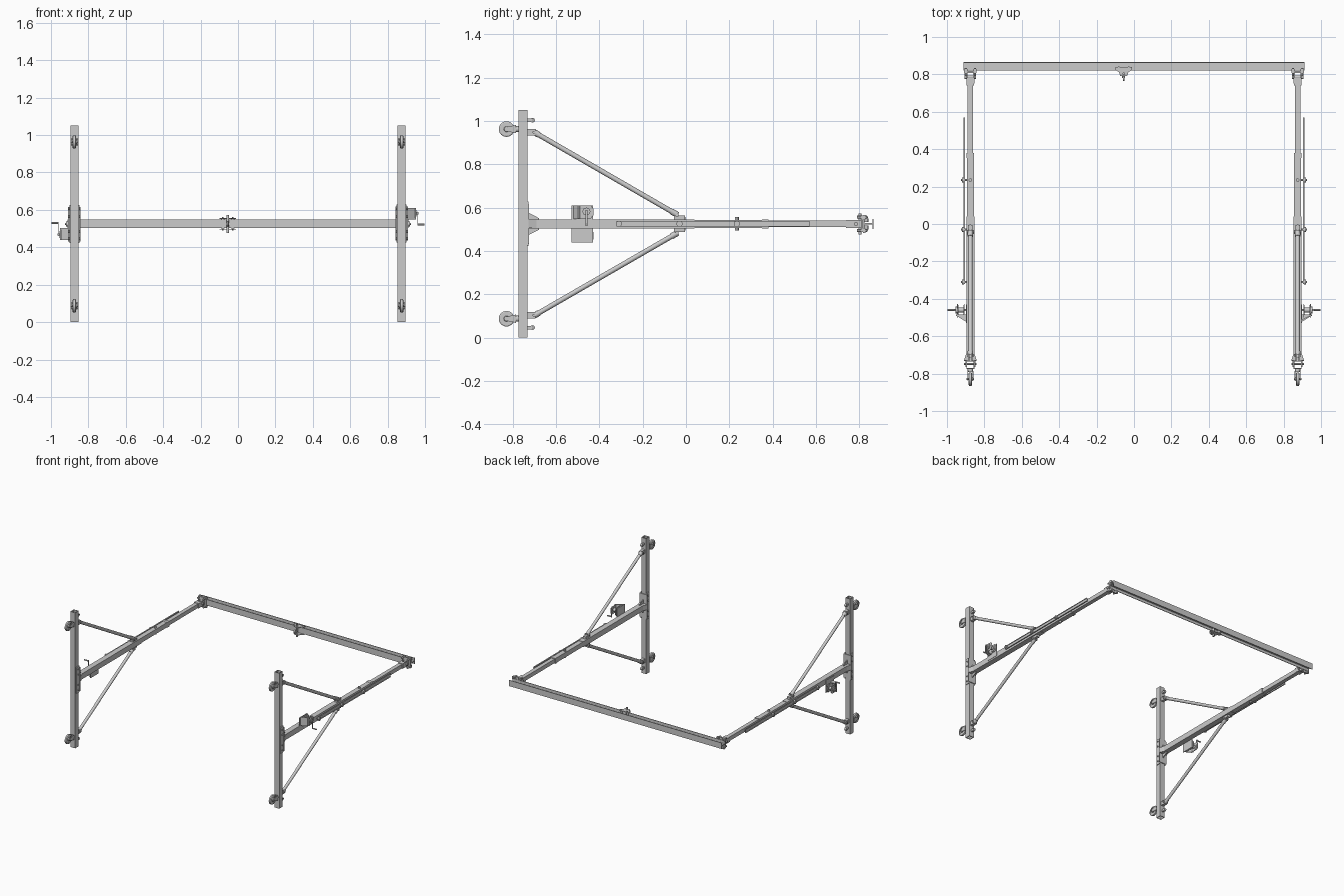
import bpy, bmesh
from math import pi, cos, sin
from mathutils import Vector, Matrix

if "Cube" in bpy.data.objects:
    bpy.data.objects.remove(bpy.data.objects["Cube"])

ZC, X = 0.525, 0.875      # mast height, side frame position


def make(name, bm):
    bmesh.ops.recalc_face_normals(bm, faces=bm.faces)
    me = bpy.data.meshes.new(name)
    bm.to_mesh(me)
    bm.free()
    ob = bpy.data.objects.new(name, me)
    bpy.context.collection.objects.link(ob)
    return ob


def prism(name, axis, pts, a, b):
    """Extrude a 2D outline (remaining axes in xyz order) along an axis."""
    def put(p, t):
        v = list(p)
        v.insert("xyz".index(axis), t)
        return v
    bm = bmesh.new()
    lo = [bm.verts.new(put(p, a)) for p in pts]
    hi = [bm.verts.new(put(p, b)) for p in pts]
    n = len(pts)
    bm.faces.new(lo)
    bm.faces.new(hi[::-1])
    for i in range(n):
        bm.faces.new((lo[i], lo[(i + 1) % n], hi[(i + 1) % n], hi[i]))
    return make(name, bm)


def box(name, x0, x1, y0, y1, z0, z1):
    return prism(name, "x", [(y0, z0), (y1, z0), (y1, z1), (y0, z1)], x0, x1)


def square_tube(name, axis, c, h, a, b, t=0.004):
    """Hollow square tube with open ends."""
    bm = bmesh.new()
    rings = []
    for pos, r in ((a, h), (b, h), (b, h - t), (a, h - t)):
        ring = []
        for u, v in ((-r, -r), (r, -r), (r, r), (-r, r)):
            p = [c[0] + u, c[1] + v]
            p.insert("xyz".index(axis), pos)
            ring.append(bm.verts.new(p))
        rings.append(ring)
    for k in range(4):
        p, q = rings[k], rings[(k + 1) % 4]
        for i in range(4):
            bm.faces.new((p[i], p[(i + 1) % 4], q[(i + 1) % 4], q[i]))
    return make(name, bm)


def rod(name, p0, p1, r, seg=16):
    p0, p1 = Vector(p0), Vector(p1)
    d = p1 - p0
    m = Matrix.Translation((p0 + p1) / 2) @ d.to_track_quat('Z', 'Y').to_matrix().to_4x4()
    bm = bmesh.new()
    bmesh.ops.create_cone(bm, cap_ends=True, segments=seg, radius1=r, radius2=r,
                          depth=d.length, matrix=m)
    return make(name, bm)


def lathe_x(name, c, profile, seg=24):
    """Revolve a closed (x offset, radius) profile about the x axis."""
    bm = bmesh.new()
    rings = [[bm.verts.new((c[0] + x, c[1] + r * cos(2 * pi * i / seg), c[2] + r * sin(2 * pi * i / seg)))
              for x, r in profile] for i in range(seg)]
    n = len(profile)
    for i in range(seg):
        p, q = rings[i], rings[(i + 1) % seg]
        for k in range(n):
            bm.faces.new((p[k], p[(k + 1) % n], q[(k + 1) % n], q[k]))
    return make(name, bm)


# ---- right-hand side frame ----
square_tube("base_bar", "z", (X, -0.753), 0.021, 0, 1.05)
square_tube("lower_mast", "y", (X, ZC), 0.021, -0.732, 0.04)
square_tube("middle_mast", "y", (X, ZC), 0.0185, -0.3, 0.38)
square_tube("mast_collar", "y", (X, ZC), 0.0205, 0.352, 0.38)
square_tube("upper_mast", "y", (X, ZC), 0.0155, 0.0, 0.78)

# mast foot bracket: cheek plates, seat plate, gussets, bolts
for s in (-1, 1):
    x = X + s * 0.024
    box("foot_cheek", x - 0.003, x + 0.003, -0.765, -0.728, 0.425, 0.628)
    prism("foot_gusset", "x", [(-0.729, ZC + s * 0.021), (-0.68, ZC + s * 0.021),
                               (-0.68, ZC + s * 0.027), (-0.729, ZC + s * 0.052)], X - 0.003, X + 0.003)
    prism("foot_side_gusset", "z", [(X + s * 0.021, -0.728), (X + s * 0.034, -0.728),
                                    (X + s * 0.021, -0.69)], ZC - 0.02, ZC + 0.02)
box("foot_seat", X - 0.033, X + 0.033, -0.732, -0.726, 0.435, 0.618)
for z in (0.445, 0.485, 0.565, 0.605):
    rod("foot_bolt", (X - 0.033, -0.748, z), (X + 0.033, -0.748, z), 0.006, 6)

for s in (-1, 1):
    def Z(d):
        return ZC + s * d
    # diagonal brace with hinged ends
    a, b = Vector((X, -0.695, Z(0.42))), Vector((X, -0.045, Z(0.045)))
    rod("brace", a, b, 0.0115)
    d = (b - a).normalized()
    rod("brace_end", a - d * 0.012, a + d * 0.018, 0.014)
    rod("brace_end", b - d * 0.025, b + d * 0.008, 0.014)
    box("brace_lug", X - 0.012, X + 0.012, -0.734, -0.695, *sorted((Z(0.408), Z(0.438))))
    rod("brace_pin", (X - 0.019, -0.702, Z(0.423)), (X + 0.019, -0.702, Z(0.423)), 0.007, 12)
    box("brace_mast_lug", X - 0.012, X + 0.012, -0.055, -0.005, *sorted((Z(0.018), Z(0.038))))
    rod("brace_mast_pin", (X - 0.019, -0.042, Z(0.04)), (X + 0.019, -0.042, Z(0.04)), 0.008, 12)
    # small eye near the bar end
    box("end_eye_tab", X - 0.006, X + 0.006, -0.734, -0.71, *sorted((Z(0.471), Z(0.487))))
    lathe_x("end_eye", (X, -0.709, Z(0.479)), [(-0.007, 0.005), (0.007, 0.005), (0.007, 0.011), (-0.007, 0.011)], 16)
    # caster
    cz, cy = Z(0.438), -0.829
    lathe_x("caster_tyre", (X, cy, cz), [(-0.009, 0.025), (0.009, 0.025), (0.009, 0.031), (0.006, 0.036),
                                         (-0.006, 0.036), (-0.009, 0.031)])
    lathe_x("caster_hub", (X, cy, cz), [(-0.011, 0.003), (0.011, 0.003), (0.011, 0.011), (0.004, 0.013),
                                        (0.004, 0.026), (-0.004, 0.026), (-0.004, 0.013), (-0.011, 0.011)])
    rod("caster_axle", (X - 0.02, cy, cz), (X + 0.02, cy, cz), 0.005, 12)
    for t in (-1, 1):
        x = X + t * 0.0145
        prism("caster_fork", "x", [(-0.785, cz - 0.019), (-0.785, cz + 0.019), (-0.832, cz + 0.009),
                                   (-0.838, cz), (-0.832, cz - 0.009)], x - 0.002, x + 0.002)
    box("caster_crown", X - 0.0165, X + 0.0165, -0.790, -0.785, cz - 0.019, cz + 0.019)
    rod("caster_swivel", (X, -0.787, cz), (X, -0.772, cz), 0.014)
    # locking knobs on the mast joints
    for y in (-0.012, 0.235):
        rod("joint_knob", (X, y, Z(0.018)), (X, y, Z(0.031)), 0.009, 12)

# outer lift rail on the mast
box("lift_rail_web", 0.904, 0.908, -0.32, 0.57, ZC - 0.012, ZC + 0.012)
for s in (-1, 1):
    z = ZC + s * 0.011
    box("lift_rail_lip", 0.904, 0.912, -0.32, 0.57, z - 0.002, z + 0.002)
for y in (-0.31, -0.03, 0.235):
    rod("rail_pin", (0.89, y, ZC), (0.924, y, ZC), 0.006, 12)
    rod("rail_roller", (0.91, y, ZC), (0.919, y, ZC), 0.014)

# hand winch
prism("winch_bracket", "z", [(0.896, -0.515), (0.902, -0.515), (0.952, -0.49), (0.952, -0.484), (0.896, -0.484)],
      0.548, 0.554)
prism("winch_backplate", "z", [(0.896, -0.52), (0.902, -0.52), (0.952, -0.489), (0.952, -0.483), (0.896, -0.512)],
      0.548, 0.611)
box("winch_mount", 0.894, 0.899, -0.528, -0.43, 0.515, 0.611)
for x in (0.907, 0.944):
    prism("winch_cheek", "x", [(-0.5, 0.55), (-0.44, 0.55), (-0.427, 0.565), (-0.427, 0.595),
                               (-0.44, 0.609), (-0.5, 0.609)], x - 0.002, x + 0.002)
lathe_x("winch_drum", (0.9255, -0.46, 0.582), [(-0.0165, 0.005), (0.0165, 0.005), (0.0165, 0.026), (0.013, 0.026),
                                               (0.013, 0.013), (-0.013, 0.013), (-0.013, 0.026), (-0.0165, 0.026)])
rod("winch_shaft", (0.895, -0.46, 0.582), (0.965, -0.46, 0.582), 0.006, 12)
rod("winch_gear", (0.947, -0.46, 0.582), (0.954, -0.46, 0.582), 0.018)
box("crank_arm", 0.959, 0.963, -0.465, -0.455, 0.516, 0.59)
rod("crank_grip", (0.96, -0.46, 0.521), (0.997, -0.46, 0.521), 0.005, 12)

# mast head clamped to the beam
box("head_block", X - 0.02, X + 0.02, 0.74, 0.775, ZC - 0.019, ZC + 0.019)
box("head_plate", X - 0.034, X + 0.034, 0.808, 0.818, ZC - 0.038, ZC + 0.038)
for s in (-1, 1):
    x = X + s * 0.018
    box("head_yoke", x - 0.003, x + 0.003, 0.75, 0.81, ZC - 0.018, ZC + 0.018)
    for t in (-1, 1):
        px, pz = X + s * 0.025, ZC + t * 0.031
        rod("clamp_bolt", (px, 0.79, pz), (px, 0.835, pz), 0.007, 6)
        box("clamp_jaw", px - 0.009, px + 0.009, 0.818, 0.83, pz - 0.01, pz + 0.01)
rod("head_pin", (X - 0.03, 0.785, ZC), (X + 0.03, 0.785, ZC), 0.009)

# ---- left-hand side frame: half turn about the mast axis direction ----
turn = Matrix.Translation((0, 0, ZC)) @ Matrix.Rotation(pi, 4, 'Y') @ Matrix.Translation((0, 0, -ZC))
for ob in list(bpy.context.collection.objects):
    twin = ob.copy()
    twin.name = "left_" + ob.name
    twin.matrix_world = turn
    bpy.context.collection.objects.link(twin)

# ---- cross beam (I section) ----
half = [(0.82, 0.023), (0.8245, 0.023), (0.8245, 0.003), (0.8605, 0.003), (0.8605, 0.023), (0.865, 0.023)]
prism("cross_beam", "x", [(y, ZC + z) for y, z in half] + [(y, ZC - z) for y, z in half[::-1]], -0.912, 0.912)

# ---- trolley ----
TX = -0.055
for s in (-1, 1):
    z = ZC + s * 0.029
    prism("trolley_plate", "z", [(TX - 0.045, 0.84), (TX + 0.045, 0.84), (TX + 0.045, 0.822), (TX + 0.025, 0.812),
                                 (TX + 0.018, 0.79), (TX - 0.018, 0.79), (TX - 0.025, 0.812), (TX - 0.045, 0.822)],
          z - 0.002, z + 0.002)
    for t in (-1, 1):
        x = TX + t * 0.026
        rod("trolley_wheel", (x, 0.833, ZC + s * 0.008), (x, 0.833, ZC + s * 0.025), 0.009)
        rod("trolley_wheel_bolt", (x, 0.833, ZC + s * 0.025), (x, 0.833, ZC + s * 0.036), 0.005, 6)
rod("trolley_crossbar", (TX, 0.803, ZC - 0.048), (TX, 0.803, ZC + 0.048), 0.007)
rod("trolley_shackle", (TX, 0.8, ZC), (TX, 0.78, ZC), 0.008, 12)
lathe_x("trolley_eye", (TX, 0.778, ZC), [(-0.005, 0.007), (0.005, 0.007), (0.005, 0.014), (-0.005, 0.014)])

bpy.context.view_layer.update()
for ob in bpy.context.collection.objects:
    ob.select_set(True)
    bpy.context.view_layer.objects.active = ob
bpy.ops.object.shade_smooth_by_angle()
